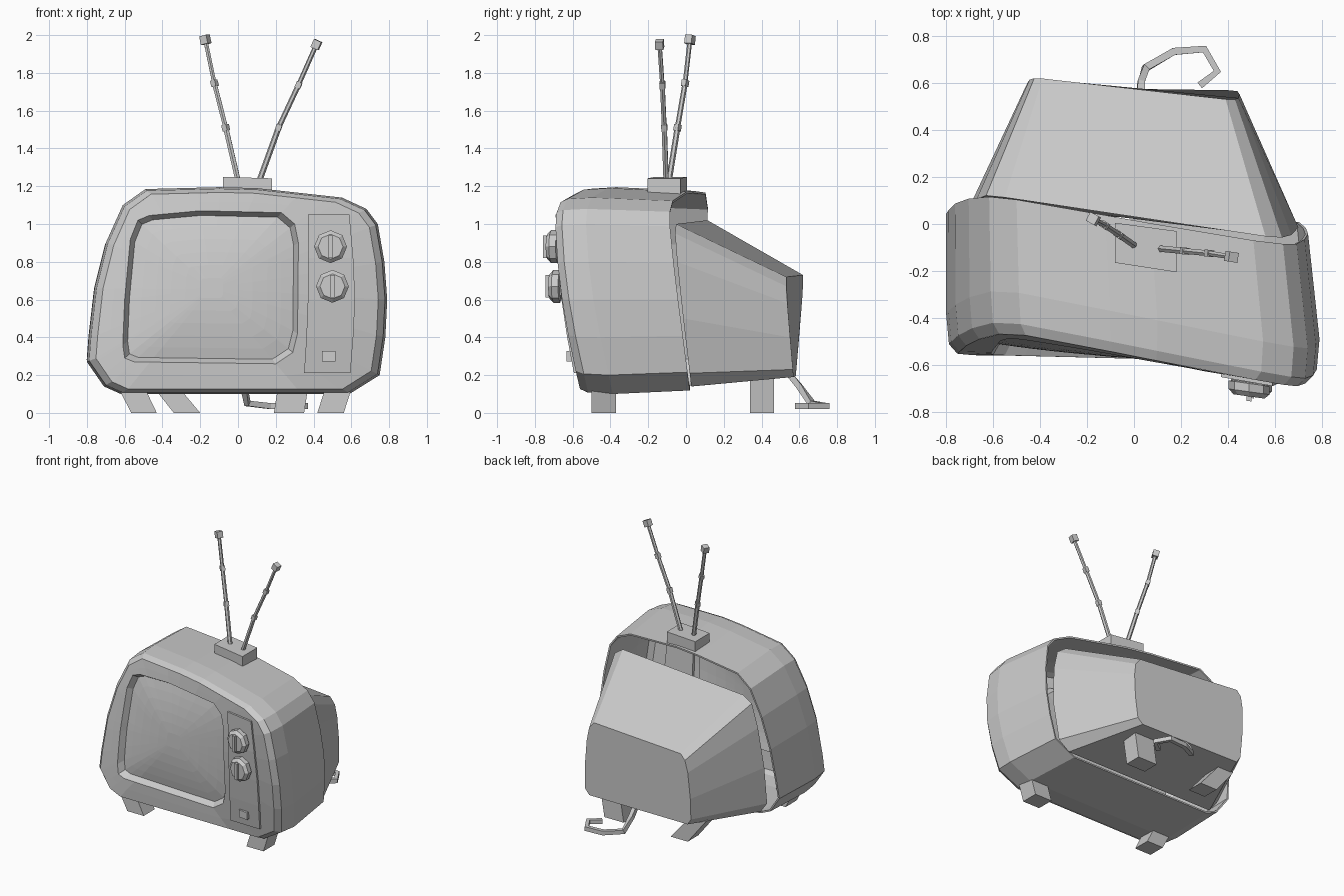
import bpy, bmesh, math
from mathutils import Vector

if "Cube" in bpy.data.objects:
    bpy.data.objects.remove(bpy.data.objects["Cube"])

grey = bpy.data.materials.new("plain grey")
grey.diffuse_color = (0.6, 0.6, 0.6, 1)
grey.use_nodes = True
grey.node_tree.nodes["Principled BSDF"].inputs["Base Color"].default_value = grey.diffuse_color


def finish(name, bm, ref=None):
    """Make an object; ref is an inside point that open surfaces face away from."""
    bmesh.ops.remove_doubles(bm, verts=bm.verts, dist=1e-5)
    bmesh.ops.recalc_face_normals(bm, faces=bm.faces)
    if ref is not None:
        bm.normal_update()
        s = sum(f.normal.dot(f.calc_center_median() - Vector(ref)) * f.calc_area() for f in bm.faces)
        if s < 0:
            bmesh.ops.reverse_faces(bm, faces=bm.faces)
    me = bpy.data.meshes.new(name)
    bm.to_mesh(me)
    bm.free()
    me.materials.append(grey)
    ob = bpy.data.objects.new(name, me)
    bpy.context.collection.objects.link(ob)
    return ob


def loft(name, loops, caps=(True, True), ref=None):
    bm = bmesh.new()
    rows = [[bm.verts.new(p) for p in lp] for lp in loops]
    n = len(rows[0])
    for a, b in zip(rows, rows[1:]):
        for i in range(n):
            j = (i + 1) % n
            bm.faces.new((a[i], a[j], b[j], b[i]))
    if caps[0]:
        bm.faces.new(rows[0][::-1])
    if caps[1]:
        bm.faces.new(rows[-1])
    return finish(name, bm, ref)


def tube(name, path, r, sides=4):
    path = [Vector(p) for p in path]
    loops = []
    for i, p in enumerate(path):
        d = path[min(i + 1, len(path) - 1)] - path[max(i - 1, 0)]
        q = d.to_track_quat('Z', 'Y')
        ring = []
        for k in range(sides):
            a = 2 * math.pi * (k + 0.5) / sides
            ring.append(p + q @ Vector((r * math.cos(a), r * math.sin(a), 0)))
        loops.append(ring)
    return loft(name, loops)


def height(z):
    return (z - 0.12) / 1.07


def front_y(x, z):
    """Twisted, slightly bulging front surface."""
    t = height(z)
    return -0.56 - 0.2 * x * t - 0.12 * max(t * (1 - t), 0)


def back_y(x, z):
    return 0.02 - 0.18 * x * height(z)


def scaled(poly, sx, sz, cx=0.0, cz=0.64):
    return [(cx + (x - cx) * sx, cz + (z - cz) * sz) for x, z in poly]


# Cabinet shell
outline = [(-0.79, 0.40), (-0.80, 0.27), (-0.71, 0.14), (-0.62, 0.10), (0.59, 0.10),
           (0.75, 0.20), (0.78, 0.40), (0.79, 0.60), (0.775, 0.80), (0.74, 1.0),
           (0.68, 1.08), (0.55, 1.14), (0.10, 1.19), (-0.10, 1.195), (-0.49, 1.185),
           (-0.61, 1.10), (-0.70, 0.90), (-0.76, 0.66)]
rim = scaled(outline, 0.94, 0.95)
front = scaled(outline, 0.985, 0.985)
rear = scaled(outline, 0.97, 0.965)
cabinet = loft("cabinet_shell", [
    [(x - 0.025, back_y(x, z), z) for x, z in rear],
    [(x, front_y(x, z) + 0.17, z) for x, z in outline],
    [(x, front_y(x, z) + 0.04, z) for x, z in front],
    [(x, front_y(x, z), z) for x, z in rim]], (False, False), (0, -0.25, 0.64))
sol = cabinet.modifiers.new("thickness", 'SOLIDIFY')
sol.thickness = 0.012
sol.offset = -1

# Front bezel with the screen opening, both outlines cut along shared rays
opening = [(-0.61, 0.36), (-0.60, 0.29), (-0.55, 0.27), (0.20, 0.26), (0.29, 0.32),
           (0.315, 0.42), (0.32, 0.90), (0.30, 1.0), (0.23, 1.06), (-0.2, 1.07),
           (-0.47, 1.045), (-0.53, 1.02), (-0.57, 0.92), (-0.60, 0.60)]
CX, CZ = -0.14, 0.66


def ray_hit(poly, a):
    d = (math.cos(a), math.sin(a))
    best = 0
    for (x0, z0), (x1, z1) in zip(poly, poly[1:] + poly[:1]):
        ex, ez = x1 - x0, z1 - z0
        den = d[0] * ez - d[1] * ex
        if abs(den) < 1e-9:
            continue
        px, pz = x0 - CX, z0 - CZ
        r = (px * ez - pz * ex) / den
        s = (px * d[1] - pz * d[0]) / den
        if r > 0 and -1e-5 <= s <= 1 + 1e-5:
            best = max(best, r)
    return (CX + best * d[0], CZ + best * d[1])


angles = sorted({round(math.atan2(z - CZ, x - CX), 6) for x, z in rim + opening})
outer = [ray_hit(rim, a) for a in angles]
hole = [ray_hit(opening, a) for a in angles]
middle = [((a + c) / 2, (b + d) / 2) for (a, b), (c, d) in zip(outer, hole)]
lip = scaled(hole, 0.945, 0.94, CX, CZ)
loft("front_bezel", [[(x, front_y(x, z), z) for x, z in outer],
                     [(x, front_y(x, z), z) for x, z in middle],
                     [(x, front_y(x, z), z) for x, z in hole],
                     [(x, front_y(x, z) + 0.045, z) for x, z in lip]],
     (False, False), (0, 0.3, 0.64))

# Bulging screen
rings = []
for s in (1.0, 0.85, 0.68, 0.5, 0.32, 0.14):
    rings.append([(x, front_y(x, z) + 0.045 - 0.03 * (1 - s * s), z)
                  for x, z in scaled(lip, s, s, CX, CZ)])
loft("screen", rings, (False, True), (0, 0.3, 0.64))

# Control panel
rows = []
for z, x0, x1 in ((0.21, 0.35, 0.595), (0.40, 0.362, 0.61), (0.60, 0.37, 0.62),
                  (0.82, 0.373, 0.61), (1.05, 0.37, 0.59)):
    rows.append([(x, front_y(x, z) + o, z) for x, o in
                 ((x0, 0.02), (x0, -0.014), (x1, -0.014), (x1, 0.02))])
loft("control_panel", rows)


def plate(name, cx, cz, w, h, y0, y1):
    loft(name, [[(cx + sx * w, y - 0.14 * sx * w, cz + sz * h)
                 for sx, sz in ((-1, -1), (1, -1), (1, 1), (-1, 1))] for y in (y0, y1)])


# Dials with grips
for name, cx, cz in (("upper", 0.49, 0.88), ("lower", 0.50, 0.67)):
    y = front_y(cx, cz)
    loops = []
    for r, d in ((0.07, 0.01), (0.07, -0.02), (0.087, -0.025), (0.087, -0.06), (0.066, -0.08)):
        ring = []
        for k in range(8):
            a = k * math.pi / 4
            ring.append((cx + r * math.cos(a), y + d - 0.14 * r * math.cos(a), cz + r * math.sin(a)))
        loops.append(ring)
    loft(name + "_dial", loops)
    plate(name + "_dial_grip", cx, cz, 0.011, 0.06, y - 0.075, y - 0.1)
y = front_y(0.48, 0.3)
plate("power_button", 0.48, 0.30, 0.036, 0.027, y, y - 0.035)

# Tapered rear housing
wide = [(-0.70, 0.22), (-0.64, 0.14), (0.60, 0.14), (0.68, 0.21), (0.70, 0.50), (0.67, 0.80),
        (0.63, 0.95), (0.56, 1.0), (-0.55, 1.02), (-0.63, 0.98), (-0.67, 0.80), (-0.70, 0.50)]
small = [(-0.45, 0.24), (-0.42, 0.195), (0.40, 0.19), (0.44, 0.23), (0.45, 0.40), (0.445, 0.58),
         (0.43, 0.67), (0.39, 0.72), (-0.39, 0.73), (-0.425, 0.69), (-0.445, 0.60), (-0.455, 0.40)]
loft("rear_housing", [[(x, back_y(x, z) + 0.01, z) for x, z in wide],
                      [(x, 0.575 - 0.2 * x * height(z), z) for x, z in small]])

# Slanted feet
for name, t0, t1, b0, b1, y0, y1, top in (
        ("front_left_foot", -0.63, -0.49, -0.565, -0.43, -0.50, -0.37, 0.125),
        ("front_right_foot", 0.46, 0.60, 0.42, 0.56, -0.50, -0.37, 0.125),
        ("rear_left_foot", -0.49, -0.36, -0.34, -0.20, 0.34, 0.465, 0.19),
        ("rear_right_foot", 0.22, 0.38, 0.19, 0.35, 0.34, 0.465, 0.19)):
    loft(name, [[(b0, y0, 0), (b1, y0, 0), (b1, y1, 0), (b0, y1, 0)],
                [(t0, y0, top), (t1, y0, top), (t1, y1, top), (t0, y1, top)]])

# Power cord
tube("power_cord", [(0.03, 0.55, 0.20), (0.03, 0.60, 0.14), (0.05, 0.665, 0.05),
                    (0.17, 0.735, 0.036), (0.30, 0.745, 0.036), (0.355, 0.65, 0.036),
                    (0.28, 0.59, 0.036)], 0.022)

# Antenna base
corners = ((-0.08, 0.005), (0.18, -0.03), (0.18, -0.205), (-0.08, -0.165))
loft("antenna_base", [[(x, y, z - 0.03 * x) for x, y in corners] for z in (1.165, 1.247)])

# Telescopic antennas with joints and end caps
for name, pts in (("left", [(0.0, -0.09, 1.23), (-0.065, -0.045, 1.51), (-0.125, -0.005, 1.745), (-0.173, 0.021, 1.975)]),
                  ("right", [(0.11, -0.105, 1.22), (0.215, -0.115, 1.51), (0.32, -0.125, 1.735), (0.415, -0.14, 1.95)])):
    pts = [Vector(p) for p in pts]
    for i in range(3):
        tube(f"{name}_antenna_rod_{i + 1}", (pts[i], pts[i + 1]), 0.0155 - 0.0015 * i, 6)
        d = (pts[i + 1] - pts[i]).normalized()
        h, r = (0.023, 0.03) if i == 2 else (0.017, 0.021)
        part = "cap" if i == 2 else f"joint_{i + 1}"
        tube(f"{name}_antenna_{part}", (pts[i + 1] - d * h, pts[i + 1] + d * h), r)
